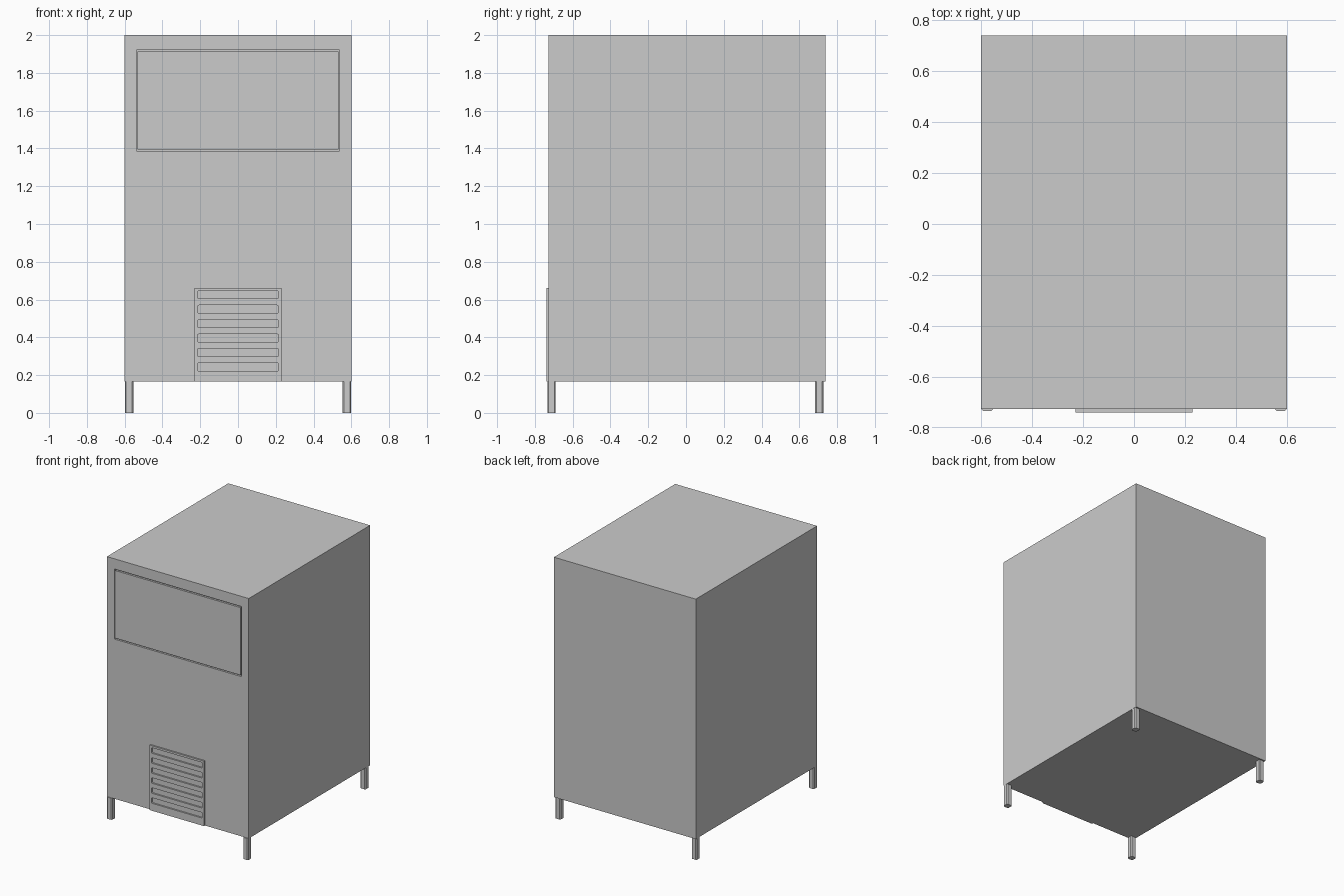
import bpy, bmesh

if "Cube" in bpy.data.objects:
    bpy.data.objects.remove(bpy.data.objects["Cube"])

FRONT, BACK, BASE, TOP = -0.727, 0.739, 0.165, 2.0


def box(name, x0, x1, y0, y1, z0, z1, bevel=0.0, axis=None, segments=1):
    """Box from its limits; optionally bevel the edges running along one axis."""
    bm = bmesh.new()
    bmesh.ops.create_cube(bm, size=1)
    for v in bm.verts:
        v.co.x = x0 if v.co.x < 0 else x1
        v.co.y = y0 if v.co.y < 0 else y1
        v.co.z = z0 if v.co.z < 0 else z1
    if bevel:
        edges = [e for e in bm.edges
                 if abs((e.verts[0].co - e.verts[1].co).normalized()[axis]) > 0.9]
        bmesh.ops.bevel(bm, geom=edges, offset=bevel, segments=segments,
                        profile=0.5, affect='EDGES')
    bmesh.ops.recalc_face_normals(bm, faces=bm.faces)
    mesh = bpy.data.meshes.new(name)
    bm.to_mesh(mesh)
    bm.free()
    ob = bpy.data.objects.new(name, mesh)
    bpy.context.collection.objects.link(ob)
    return ob


def cut(target, cutter):
    cutter.hide_render = True
    cutter.hide_set(True)
    cutter.display_type = 'WIRE'
    mod = target.modifiers.new(cutter.name, 'BOOLEAN')
    mod.operation = 'DIFFERENCE'
    mod.solver = 'EXACT'
    mod.object = cutter


# Cabinet with a shallow recess that leaves a narrow gap around the door
cabinet = box("cabinet", -0.6, 0.6, FRONT, BACK, BASE, TOP)
cut(cabinet, box("door_recess_cutter", -0.538, 0.538, FRONT - 0.02, FRONT + 0.015,
                 1.386, 1.922))

# Flush door panel
box("door", -0.531, 0.531, FRONT, FRONT + 0.015, 1.395, 1.912)

# Ventilation grille with six rounded slots
grille = box("vent_grille", -0.23, 0.23, FRONT - 0.012, FRONT, BASE, 0.662)
for i in range(6):
    z = 0.243 + i * 0.0765
    cut(grille, box(f"vent_slot_cutter_{i}", -0.215, 0.215, FRONT - 0.03, FRONT + 0.01,
                    z - 0.021, z + 0.021, bevel=0.008, axis=1, segments=3))

# Four chamfered legs
for side, sx in (("left", -1), ("right", 1)):
    xa, xb = sorted((sx * 0.554, sx * 0.599))
    for end, y0, y1 in (("front", -0.734, -0.69), ("back", 0.683, 0.728)):
        box(f"{end}_{side}_leg", xa, xb, y0, y1, 0, BASE, bevel=0.007, axis=2)
